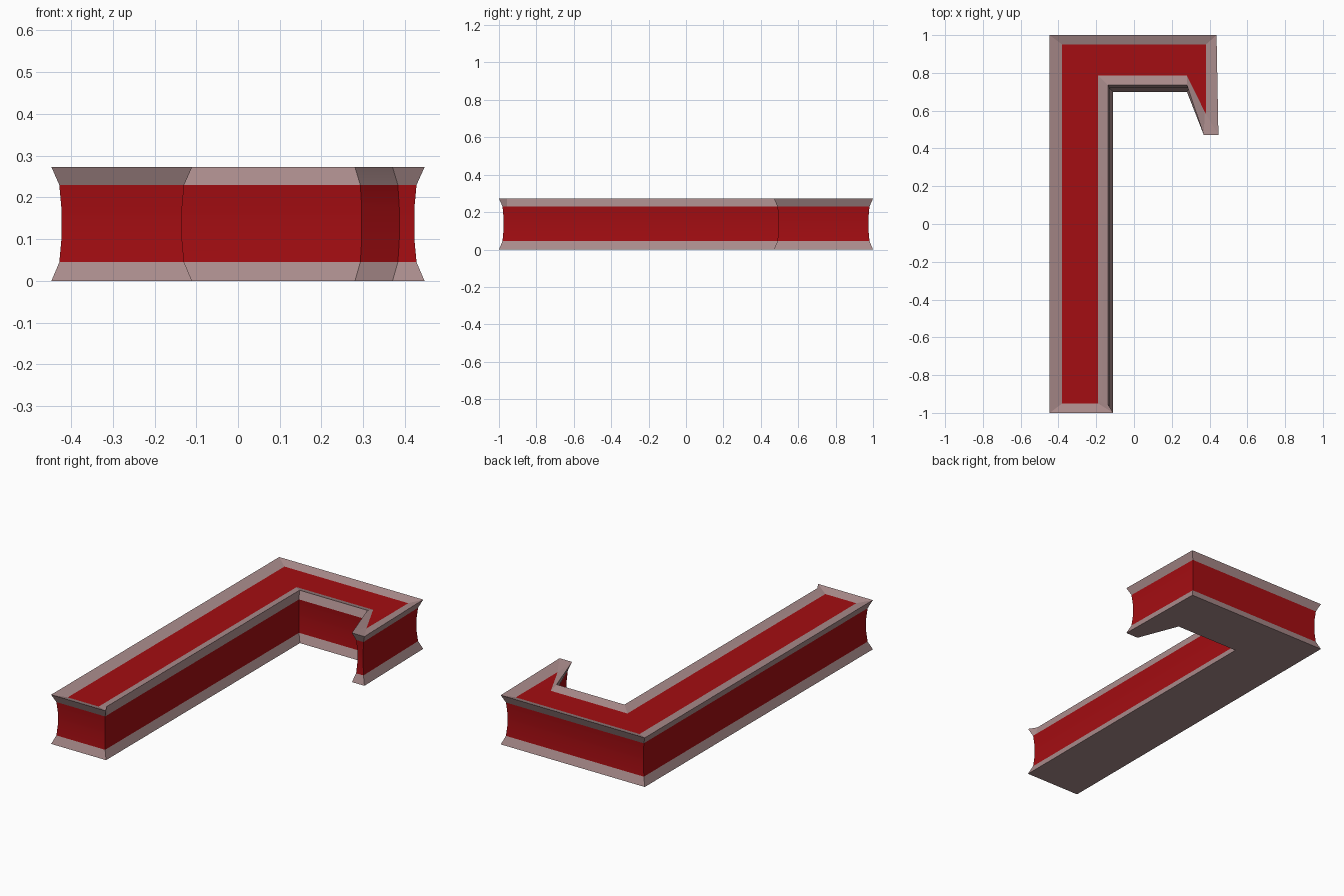
import bpy, bmesh, math
from mathutils import Vector

cube = bpy.data.objects.get("Cube")
if cube:
    bpy.data.objects.remove(cube, do_unlink=True)


def material(name, color):
    m = bpy.data.materials.new(name)
    m.use_nodes = True
    m.diffuse_color = color
    m.node_tree.nodes["Principled BSDF"].inputs["Base Color"].default_value = color
    return m


def inset(outline, d):
    """Move every side of a counter-clockwise outline inward by d."""
    pts = [Vector(p) for p in outline]
    result = []
    for i, p in enumerate(pts):
        a = (p - pts[i - 1]).normalized()
        b = (pts[(i + 1) % len(pts)] - p).normalized()
        na, nb = Vector((-a.y, a.x)), Vector((-b.y, b.x))
        result.append(p + (na + nb) * d / (1 + na.dot(nb)))
    return result


# Outlines of the hooked bar: base, upper rim, and sunken top panel
base = [(-.447, -1), (-.11, -1), (-.11, -.957), (-.11, .70), (.28, .70),
        (.37, .47), (.447, .47), (.437, 1), (-.447, 1)]
rim = [(-.447, -1), (-.11, -1), (-.137, -.957), (-.137, .735), (.28, .735),
       (.37, .47), (.447, .47), (.437, 1), (-.447, 1)]
panel = [(-.38, -.95), (-.19, -.95), (-.19, -.91), (-.19, .785), (.28, .785),
         (.374, .595), (.38, .585), (.38, .95), (-.38, .95)]

RIM, RED = 0, 1
# Each level: outline, height, material of the band below it
levels = [
    (base, 0, RIM),
    (inset(base, .019), .045, RIM),
    (inset(base, .024), .1, RED),
    (inset(base, .024), .175, RED),
    (inset(base, .019), .23, RED),
    (rim, .273, RIM),
    (panel, .257, RIM),
]

bm = bmesh.new()
rings = [[bm.verts.new((p[0], p[1], z)) for p in outline] for outline, z, _ in levels]
for low, high, level in zip(rings, rings[1:], levels[1:]):
    for i in range(len(low)):
        j = (i + 1) % len(low)
        bm.faces.new((low[i], low[j], high[j], high[i])).material_index = level[2]
bm.faces.new(rings[0][::-1]).material_index = RIM
bm.faces.new(rings[-1]).material_index = RED

mesh = bpy.data.meshes.new("hooked_bar")
bm.to_mesh(mesh)
bm.free()
mesh.materials.append(material("dusty rose grey", (.40, .26, .26, 1)))
mesh.materials.append(material("deep red", (.37, .004, .006, 1)))
bar = bpy.data.objects.new("hooked_bar", mesh)
bpy.context.collection.objects.link(bar)

# Smooth only the gently hollow walls
bpy.ops.object.select_all(action="DESELECT")
bar.select_set(True)
bpy.context.view_layer.objects.active = bar
bpy.ops.object.shade_smooth_by_angle(angle=math.radians(12))
